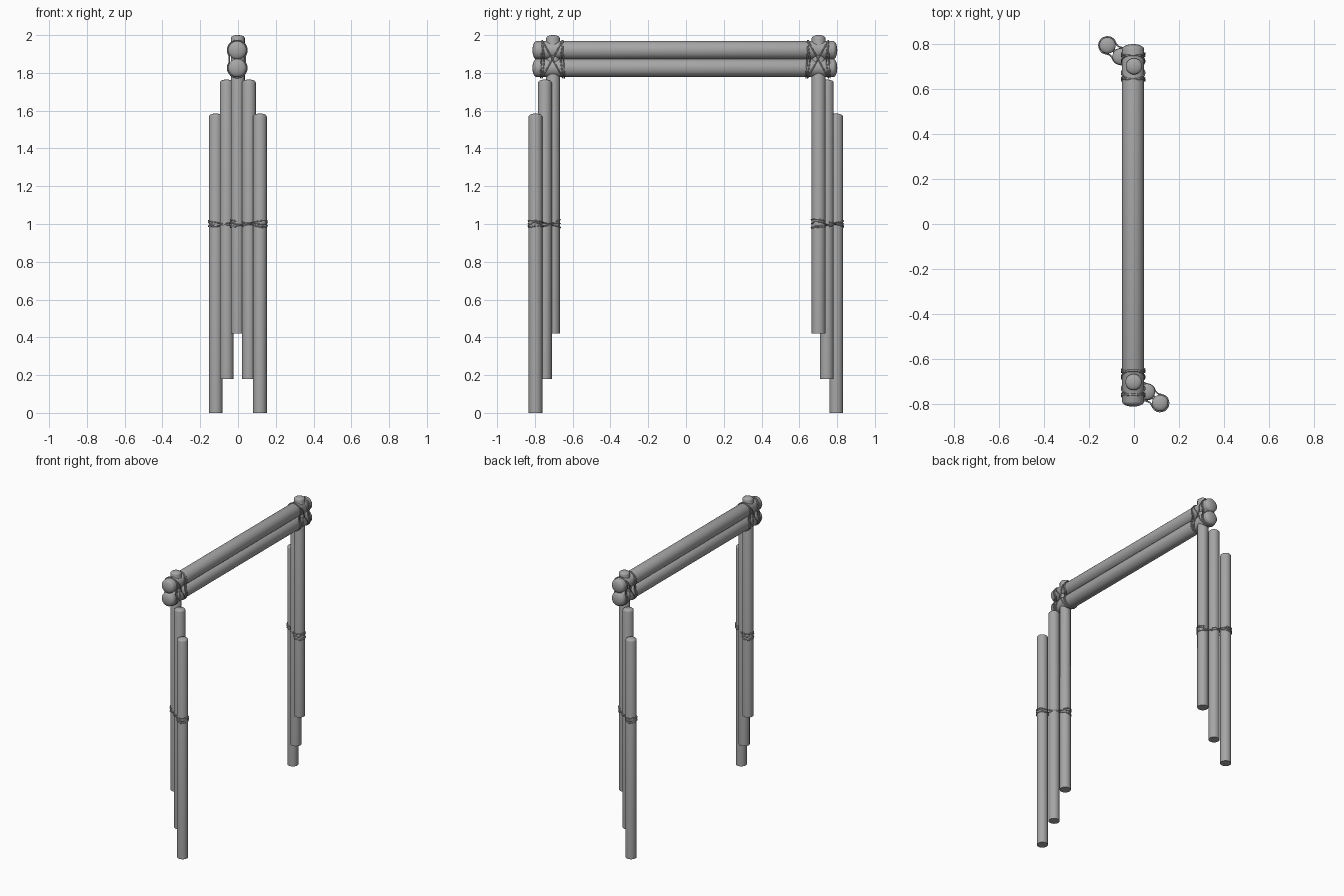
import bpy, bmesh
from math import sin, cos, pi, radians
from mathutils import Vector, Matrix

if "Cube" in bpy.data.objects:
    bpy.data.objects.remove(bpy.data.objects["Cube"])

CX, CY = -0.001, -0.001             # centre of the half-turn symmetry
R, RB, ROPE = 0.0363, 0.049, 0.0034   # post, beam and rope radii
Z_UP, Z_LOW = 1.920, 1.826          # beam heights
POSTS = [((-0.001, -0.703), 0.42, 2.0), ((0.059, -0.746), 0.18, 1.765), ((0.117, -0.796), 0.0, 1.585)]
TURN = Matrix.Translation((CX, CY, 0))

# one dark grey for wood and cord
GREY = bpy.data.materials.new("dark_grey")
GREY.diffuse_color = (0.38, 0.38, 0.38, 1)
GREY.use_nodes = True
GREY.node_tree.nodes["Principled BSDF"].inputs["Base Color"].default_value = GREY.diffuse_color


def lathe(name, profile, matrix, n=28):
    """Round solid spun from (radius, height) points; ends close on the axis."""
    bm = bmesh.new()
    rings = []
    for r, z in profile:
        if r == 0:
            rings.append([bm.verts.new((0, 0, z))] * n)
        else:
            rings.append([bm.verts.new((r * cos(2 * pi * i / n), r * sin(2 * pi * i / n), z)) for i in range(n)])
    for a, b in zip(rings, rings[1:]):
        for i in range(n):
            j = (i + 1) % n
            bm.faces.new(list(dict.fromkeys((a[i], a[j], b[j], b[i]))))
    bmesh.ops.recalc_face_normals(bm, faces=bm.faces)
    me = bpy.data.meshes.new(name)
    bm.to_mesh(me)
    bm.free()
    me.materials.append(GREY)
    ob = bpy.data.objects.new(name, me)
    bpy.context.collection.objects.link(ob)
    ob.matrix_world = matrix
    for o in bpy.context.selected_objects:
        o.select_set(False)
    ob.select_set(True)
    bpy.context.view_layer.objects.active = ob
    bpy.ops.object.shade_smooth_by_angle(angle=radians(40))


def dome(r, h, z, sign=1):
    """Low rounded end cap."""
    return [(r * cos(t * pi / 10) if t < 5 else 0, z + sign * h * sin(t * pi / 10)) for t in range(6)]


def ropes(name, loops, matrix):
    """Closed round cords, one spline per loop."""
    cu = bpy.data.curves.new(name, 'CURVE')
    cu.dimensions = '3D'
    cu.bevel_depth = ROPE
    cu.bevel_resolution = 1
    cu.materials.append(GREY)
    for pts in loops:
        sp = cu.splines.new('POLY')
        sp.points.add(len(pts) - 1)
        for p, co in zip(sp.points, pts):
            p.co = (*co, 1)
        sp.use_cyclic_u = True
        sp.use_smooth = True
    ob = bpy.data.objects.new(name, cu)
    bpy.context.collection.objects.link(ob)
    ob.matrix_world = matrix


def beam_loop(y, slant, pinch):
    """Cord round both beams; slant makes the diagonals, pinch bows it at the waist."""
    zc, half, r = (Z_UP + Z_LOW) / 2, (Z_UP - Z_LOW) / 2, RB + 0.003
    pts = []
    for c, start in ((half, -35), (-half, 145)):
        for i in range(19):
            a = radians(start + 250 * i / 18)
            dz = c + r * sin(a)
            pts.append((r * cos(a), POSTS[0][0][1] + y + slant * dz / 0.1 + pinch * abs(dz) / 0.1, zc + dz))
    return pts


def post_loop(z, tilt, weave, wob=0.0):
    """Cord round the three posts: woven between them, or outside and pinched in the gaps."""
    a, c = Vector(POSTS[0][0]), Vector(POSTS[2][0])
    d = c - a
    u = d.normalized()
    v = Vector((-u.y, u.x))
    r = R + 0.002
    pts = []

    def put(s, o):
        q = a + u * s + v * o
        pts.append((q.x, q.y, z + tilt * (s / d.length - 0.5) + wob * sin(6 * s / d.length) * (1 if o > 0 else -1)))

    def offset(i):
        return r * (cos(2 * pi * i / 16) if weave else 1 - 0.3 * sin(2 * pi * i / 16) ** 2)

    L = d.length
    for i in range(17):
        put(L * i / 16, offset(i))
    for i in range(1, 10):
        t = pi / 2 - pi * i / 10
        put(L + r * cos(t), r * sin(t))
    for i in range(17):
        put(L - L * i / 16, -offset(i))
    for i in range(1, 10):
        t = -pi / 2 - pi * i / 10
        put(r * cos(t), r * sin(t))
    return pts


# two stacked cross beams with rounded ends
half = 0.807
for name, z in (("upper_beam", Z_UP), ("lower_beam", Z_LOW)):
    prof = list(reversed(dome(RB, 0.022, -half + 0.022, -1))) + dome(RB, 0.022, half - 0.022)
    lathe(name, prof, Matrix.Translation((-0.004, -0.006, z)) @ Matrix.Rotation(pi / 2, 4, 'X'))

# each end: three staggered posts, beam lashing, post lashing
for side, ang in (("front", 0), ("back", pi)):
    M = TURN @ Matrix.Rotation(ang, 4, 'Z')
    for label, ((x, y), z0, z1) in zip(("inner", "middle", "outer"), POSTS):
        prof = [(0, z0), (R, z0)] + dome(R, 0.016, z1 - 0.016)
        lathe(f"{side}_{label}_post", prof, M @ Matrix.Translation((x, y, 0)))
    ropes(f"{side}_beam_lashing", [
        beam_loop(-0.042, 0, -0.014), beam_loop(0.042, 0, 0.014),
        beam_loop(-0.058, 0.006, 0), beam_loop(0.058, -0.006, 0),
        beam_loop(0, 0.055, 0), beam_loop(0, -0.055, 0)],
        Matrix.Translation((-0.003, -0.003, 0)) @ M)
    ropes(f"{side}_post_lashing", [
        post_loop(1.0, 0.025, False), post_loop(0.997, -0.015, False, 0.005),
        post_loop(1.006, -0.025, True), post_loop(0.994, 0.015, True, 0.005)], M)
